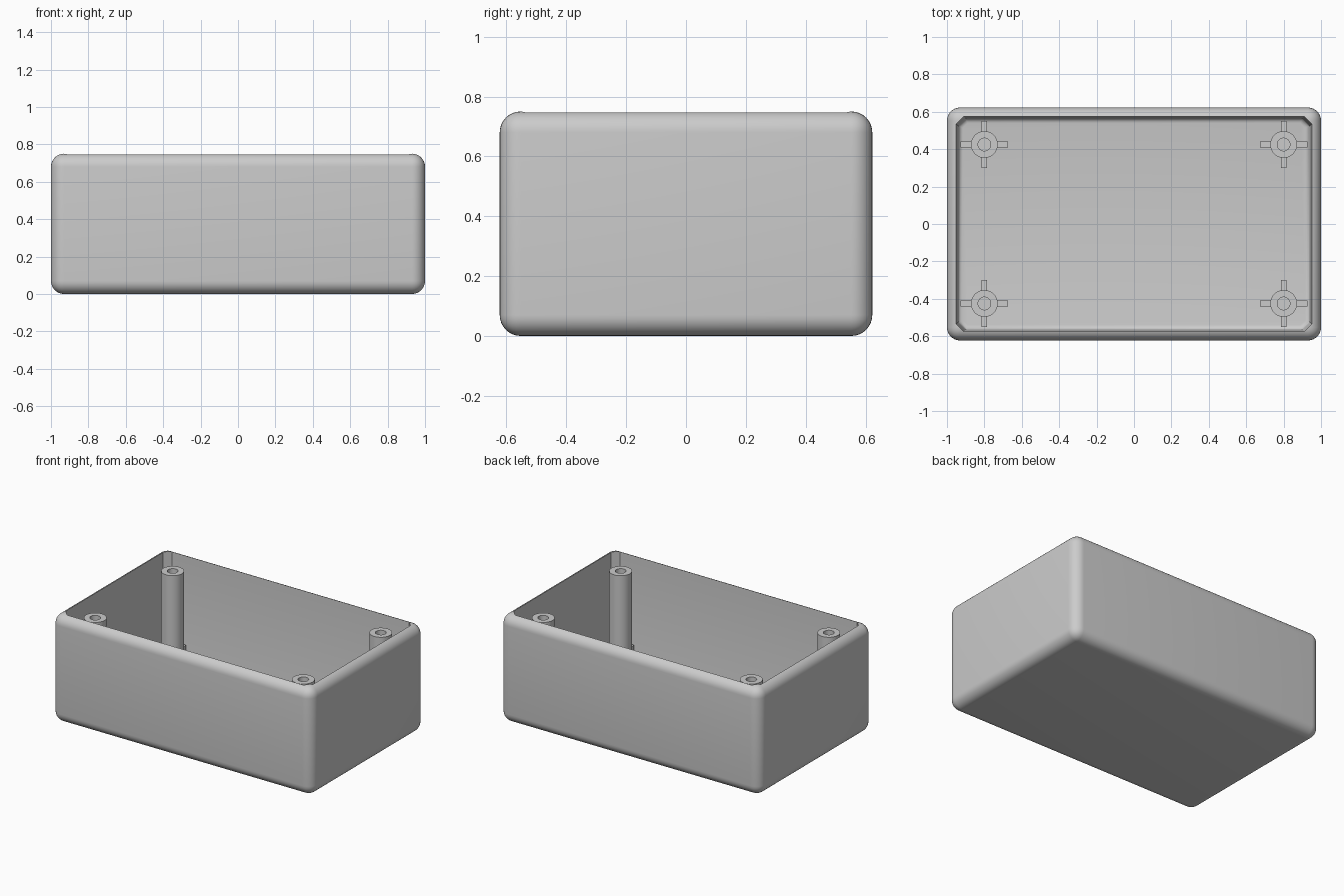
import bpy
import bmesh
from math import cos, sin, pi
from mathutils import Matrix

cube = bpy.data.objects.get("Cube")
if cube:
    bpy.data.objects.remove(cube, do_unlink=True)

LENGTH, DEPTH, HEIGHT = 2.0, 1.245, 0.75
EDGE_RADIUS = 0.07
FLOOR = 0.06
POST_TOP = 0.70

grey = bpy.data.materials.new("plain grey plastic")
grey.use_nodes = True
colour = (0.6, 0.6, 0.6, 1)
grey.diffuse_color = colour
grey.node_tree.nodes["Principled BSDF"].inputs["Base Color"].default_value = colour


def add_object(name, bm):
    bmesh.ops.recalc_face_normals(bm, faces=bm.faces)
    mesh = bpy.data.meshes.new(name)
    bm.to_mesh(mesh)
    bm.free()
    mesh.materials.append(grey)
    obj = bpy.data.objects.new(name, mesh)
    bpy.context.collection.objects.link(obj)
    return obj


def add_box(bm, size, centre):
    matrix = Matrix.Translation(centre) @ Matrix.Diagonal((*size, 1))
    return bmesh.ops.create_cube(bm, size=1, matrix=matrix)["verts"]


def smooth(obj):
    bpy.ops.object.select_all(action="DESELECT")
    obj.select_set(True)
    bpy.context.view_layer.objects.active = obj
    bpy.ops.object.shade_smooth_by_angle(angle=pi / 6)


def octagon(bm, x, y, z, cut):
    corners = []
    for sx, sy in ((1, 1), (-1, 1), (-1, -1), (1, -1)):
        pair = [(sx * x, sy * (y - cut)), (sx * (x - cut), sy * y)]
        corners += pair if sx * sy > 0 else pair[::-1]
    return [bm.verts.new((px, py, z)) for px, py in corners]


# Outer shell with rounded edges
bm = bmesh.new()
add_box(bm, (LENGTH, DEPTH, HEIGHT), (0, 0, HEIGHT / 2))
bmesh.ops.bevel(bm, geom=bm.edges[:], offset=EDGE_RADIUS, segments=8,
                profile=0.5, affect="EDGES", clamp_overlap=True)
box = add_object("open_box", bm)

# Cavity with clipped corners, slight draft and a rounded floor edge
bm = bmesh.new()
low = octagon(bm, 0.94, 0.565, FLOOR, 0.04)
high = octagon(bm, 0.952, 0.577, HEIGHT + 0.1, 0.04)
bottom = bm.faces.new(low[::-1])
bm.faces.new(high)
for i in range(8):
    j = (i + 1) % 8
    bm.faces.new((low[i], low[j], high[j], high[i]))
bmesh.ops.bevel(bm, geom=list(bottom.edges), offset=0.025, segments=4,
                profile=0.5, affect="EDGES")
cavity = add_object("cavity_cutter", bm)
cavity.hide_render = True
cavity.hide_viewport = True
cut = box.modifiers.new("hollow", "BOOLEAN")
cut.operation = "DIFFERENCE"
cut.solver = "EXACT"
cut.object = cavity

# Apply the cut and drop the helper
bpy.context.view_layer.update()
evaluated = box.evaluated_get(bpy.context.evaluated_depsgraph_get())
hollow_mesh = bpy.data.meshes.new_from_object(evaluated)
box.modifiers.clear()
box.data = hollow_mesh
bpy.data.objects.remove(cavity, do_unlink=True)
smooth(box)


def screw_post(name, x, y):
    # Lathed tube with a blind screw hole
    profile = ((0.072, FLOOR - 0.02), (0.072, POST_TOP), (0.034, POST_TOP), (0.034, 0.15))
    sides = 32
    bm = bmesh.new()
    rings = [[bm.verts.new((x + r * cos(2 * pi * i / sides), y + r * sin(2 * pi * i / sides), z))
              for i in range(sides)] for r, z in profile]
    for a, b in zip(rings, rings[1:]):
        for i in range(sides):
            j = (i + 1) % sides
            bm.faces.new((a[i], a[j], b[j], b[i]))
    bm.faces.new(rings[0][::-1])
    bm.faces.new(rings[-1])
    smooth(add_object(name, bm))


def post_ribs(name, x, y):
    # Four short fins bracing the foot of the post
    bm = bmesh.new()
    for dx, dy in ((1, 0), (-1, 0), (0, 1), (0, -1)):
        size = (0.065 if dx else 0.03, 0.065 if dy else 0.03, 0.09)
        add_box(bm, size, (x + dx * 0.094, y + dy * 0.094, 0.095))
    add_object(name, bm)


for side, x in (("left", 0.8), ("right", -0.8)):
    for end, y in (("front", -0.425), ("back", 0.425)):
        screw_post(f"{end}_{side}_screw_post", x, y)
        post_ribs(f"{end}_{side}_post_ribs", x, y)
